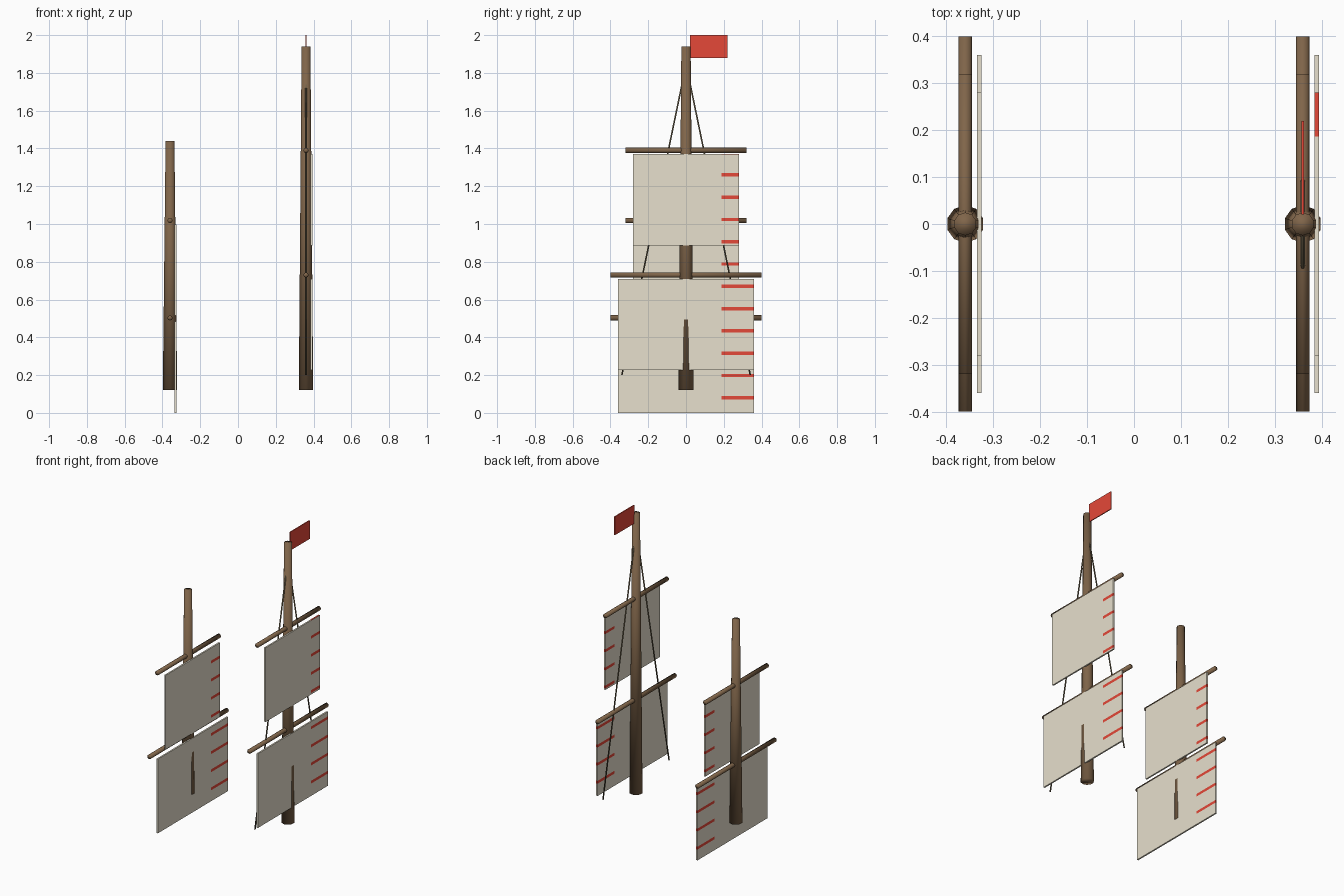
import bpy, bmesh, math
from mathutils import Vector

if "Cube" in bpy.data.objects:
    bpy.data.objects.remove(bpy.data.objects["Cube"])


def material(name, rgb):
    m = bpy.data.materials.new(name)
    m.diffuse_color = (*rgb, 1)
    m.use_nodes = True
    m.node_tree.nodes["Principled BSDF"].inputs["Base Color"].default_value = m.diffuse_color
    return m


WOOD = material("brown_wood", (0.215, 0.13, 0.068))
ROPE = material("tan_rope", (0.17, 0.135, 0.08))
CANVAS = material("cream_canvas", (0.80, 0.745, 0.61))
RED = material("red_cloth", (0.78, 0.065, 0.04))


def pole(name, a, b, r1, r2, sides, mat):
    """Tapered round pole from point a to point b, smooth over its caps."""
    a, b = Vector(a), Vector(b)
    d = b - a
    bpy.ops.mesh.primitive_cone_add(vertices=sides, radius1=r1, radius2=r2,
                                    depth=d.length, location=(a + b) / 2)
    ob = bpy.context.object
    ob.name = name
    ob.rotation_mode = 'QUATERNION'
    ob.rotation_quaternion = Vector((0, 0, 1)).rotation_difference(d)
    ob.data.materials.append(mat)
    bpy.ops.object.shade_smooth()
    return ob


def box(name, lo, hi, mats, paint=None):
    """Box between two corners; paint may cut it and assign colours."""
    bm = bmesh.new()
    bmesh.ops.create_cube(bm, size=1)
    for v in bm.verts:
        v.co = [(l + h) / 2 + c * (h - l) for l, h, c in zip(lo, hi, v.co)]
    if paint:
        paint(bm, lo, hi)
    me = bpy.data.meshes.new(name)
    bm.to_mesh(me)
    bm.free()
    for m in mats:
        me.materials.append(m)
    ob = bpy.data.objects.new(name, me)
    bpy.context.collection.objects.link(ob)
    return ob


# Red reef stripes near the +y edge, evenly spaced in height
STRIPE_Y, STRIPE_H, STRIPE_STEP, STRIPE_BASE = 0.187, 0.018, 0.118, 0.08


def reef_stripes(bm, lo, hi):
    def cut(co, no):
        bmesh.ops.bisect_plane(bm, geom=bm.verts[:] + bm.edges[:] + bm.faces[:],
                               plane_co=co, plane_no=no)
    cut((0, STRIPE_Y, 0), (0, 1, 0))
    levels = [STRIPE_BASE + STRIPE_STEP * i for i in range(12)]
    for z in levels:
        for e in (z - STRIPE_H / 2, z + STRIPE_H / 2):
            if lo[2] < e < hi[2]:
                cut((0, 0, e), (0, 0, 1))
    for f in bm.faces:
        c = f.calc_center_median()
        if c.y > STRIPE_Y + 0.001 and any(abs(c.z - z) < STRIPE_H / 2 for z in levels):
            f.material_index = 1


# Masts with two yards and two square sails each
MAST_BASE, SAIL_H = 0.12, 0.483
for label, x, top, yards in (("short", -0.36, 1.44, (0.503, 1.018)),
                             ("tall", 0.36, 1.94, (0.73, 1.39))):
    pole(label + "_mast", (x, 0, MAST_BASE), (x, 0, top), 0.04, 0.0245, 10, WOOD)
    for level, z, half in zip(("lower", "upper"), yards, (0.40, 0.32)):
        pole(f"{label}_mast_{level}_yard", (x, -half, z), (x, half, z),
             0.014, 0.014, 8, WOOD)
        w = half - 0.04
        sail_top = z - 0.02
        box(f"{label}_mast_{level}_sail",
            (x + 0.025, -w, max(0, sail_top - SAIL_H)), (x + 0.035, w, sail_top),
            (CANVAS, RED), reef_stripes)

# Stays running down both sides of the tall mast
for side, s in (("left", -1), ("right", 1)):
    pole(side + "_stay", (0.36, s * 0.34, 0.2), (0.36, s * 0.005, 1.82),
         0.0045, 0.0045, 5, ROPE)

# Flag at the head of the tall mast
box("flag", (0.357, 0.02, 1.88), (0.363, 0.22, 2.0), (RED,))
